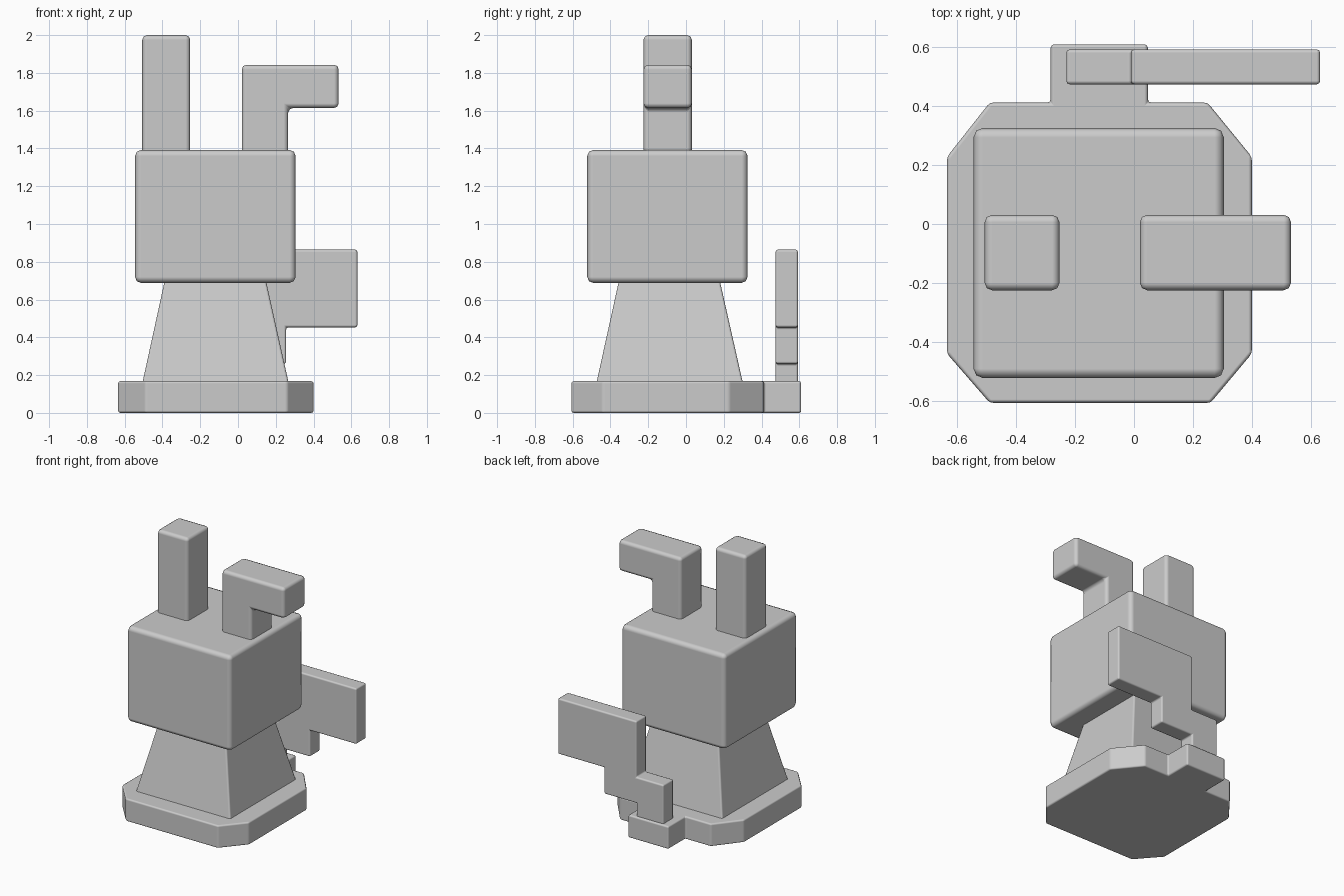
import bpy
import bmesh

if "Cube" in bpy.data.objects:
    bpy.data.objects.remove(bpy.data.objects["Cube"])

grey = bpy.data.materials.new("plain grey")
grey.diffuse_color = (0.6, 0.6, 0.6, 1)
grey.use_nodes = True
grey.node_tree.nodes["Principled BSDF"].inputs["Base Color"].default_value = grey.diffuse_color


def loft(name, bottom, top, bevel):
    """Solid between two matching loops of 3D points, with bevelled edges."""
    bm = bmesh.new()
    a = [bm.verts.new(p) for p in bottom]
    b = [bm.verts.new(p) for p in top]
    n = len(a)
    bm.faces.new(a[::-1])
    bm.faces.new(b)
    for i in range(n):
        j = (i + 1) % n
        bm.faces.new((a[i], a[j], b[j], b[i]))
    bmesh.ops.recalc_face_normals(bm, faces=bm.faces)
    for f in bm.faces:
        f.smooth = True
    me = bpy.data.meshes.new(name)
    bm.to_mesh(me)
    bm.free()
    me.materials.append(grey)
    ob = bpy.data.objects.new(name, me)
    bpy.context.collection.objects.link(ob)
    mod = ob.modifiers.new("bevel", 'BEVEL')
    mod.width = bevel
    mod.segments = 2
    mod.limit_method = 'ANGLE'
    mod.angle_limit = 0.3
    mod.harden_normals = True
    return ob


def rect(x0, x1, y0, y1, z):
    return [(x0, y0, z), (x1, y0, z), (x1, y1, z), (x0, y1, z)]


def slab(name, profile, y0, y1, bevel):
    """Profile in x and z, extruded along y."""
    return loft(name, [(x, y0, z) for x, z in profile],
                [(x, y1, z) for x, z in profile], bevel)


# base plate with cut corners and a tab under the tail
plan = [(-0.49, -0.607), (0.26, -0.607), (0.40, -0.44), (0.40, 0.228),
        (0.25, 0.412), (0.047, 0.412), (0.047, 0.61), (-0.283, 0.61),
        (-0.283, 0.412), (-0.49, 0.412), (-0.635, 0.228), (-0.635, -0.44)]
loft("base_plate", [(x, y, 0) for x, y in plan],
     [(x, y, 0.168) for x, y in plan], 0.012)

# tapered body
loft("body", rect(-0.508, 0.27, -0.476, 0.303, 0.15),
     rect(-0.388, 0.148, -0.355, 0.179, 0.70), 0.012)

# block head
loft("head", rect(-0.545, 0.305, -0.523, 0.326, 0.688),
     rect(-0.545, 0.305, -0.523, 0.326, 1.392), 0.032)

# upright ear and bent ear
loft("upright_ear", rect(-0.507, -0.253, -0.225, 0.031, 1.34),
     rect(-0.507, -0.253, -0.225, 0.031, 2.0), 0.025)
slab("bent_ear", [(0.02, 1.34), (0.266, 1.34), (0.266, 1.614), (0.533, 1.614),
                  (0.533, 1.843), (0.02, 1.843)], -0.225, 0.031, 0.025)

# stepped tail
slab("tail", [(-0.23, 0.14), (-0.01, 0.14), (-0.01, 0.26), (0.255, 0.26),
              (0.255, 0.453), (0.632, 0.453), (0.632, 0.864), (-0.01, 0.864),
              (-0.01, 0.453), (-0.23, 0.453)], 0.474, 0.593, 0.012)
